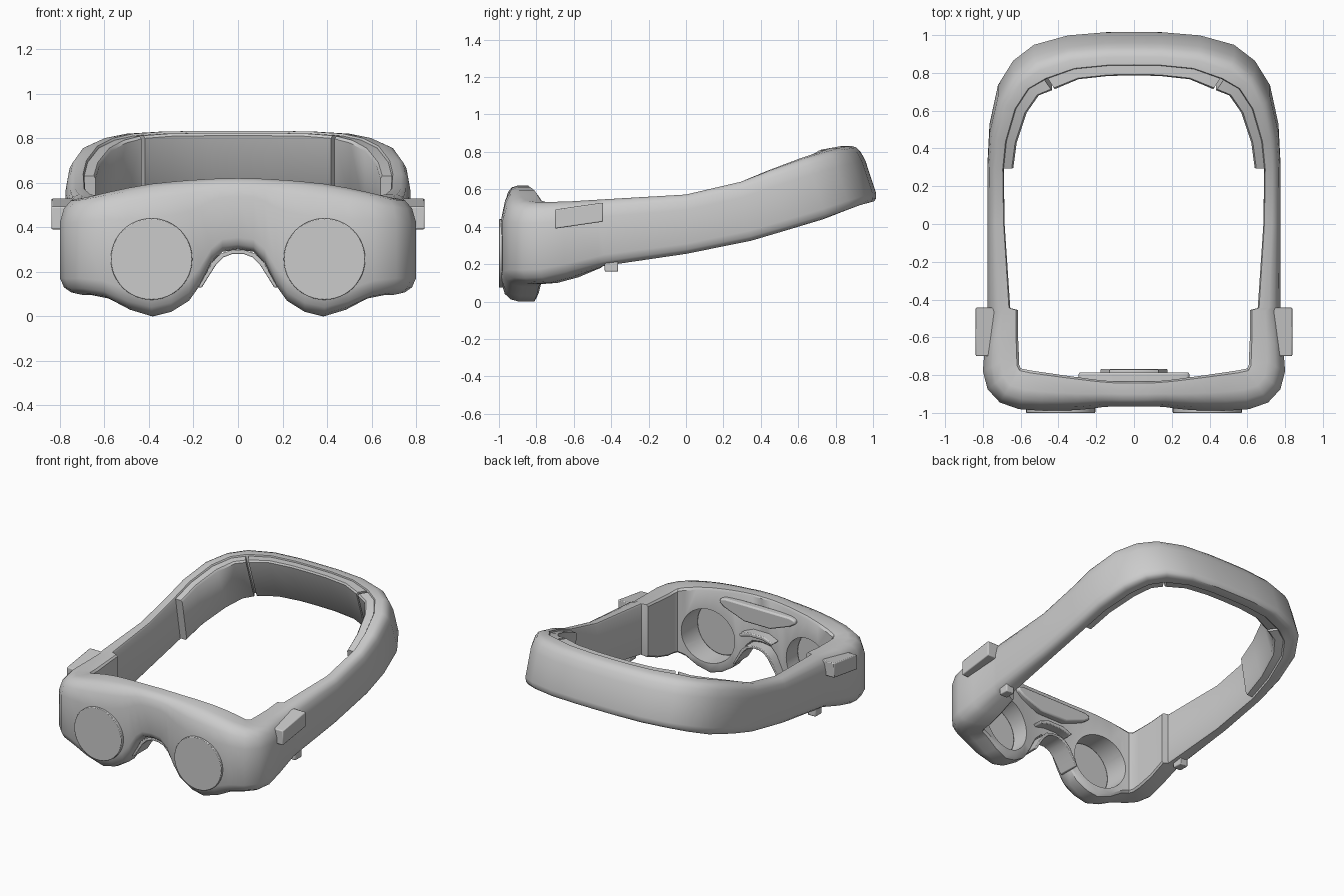
import bpy, bmesh, math
from mathutils import Vector

if "Cube" in bpy.data.objects:
    bpy.data.objects.remove(bpy.data.objects["Cube"])

# Half-ring stations, front centre to back centre:
# outer x, outer y, inner x, inner y, top z, bottom z
FRONT = [
    (0, -.965, 0, -.835, .62, .30), (.07, -.965, .07, -.835, .619, .29),
    (.12, -.966, .12, -.832, .617, .24), (.17, -.97, .17, -.828, .614, .14),
    (.22, -.977, .22, -.822, .611, .07), (.30, -.985, .30, -.811, .604, .02),
    (.39, -.988, .38, -.80, .595, 0), (.50, -.988, .47, -.787, .578, .03),
    (.61, -.98, .55, -.775, .558, .08), (.71, -.945, .60, -.765, .54, .095),
    (.775, -.875, .61, -.74, .532, .095), (.80, -.78, .61, -.68, .532, .10),
    (.79, -.65, .615, -.57, .536, .13), (.775, -.47, .615, -.455, .545, .18)]
BACK = [
    (.775, -.44, .655, -.445, .546, .19), (.775, 0, .685, 0, .572, .255),
    (.775, .32, .69, .32, .64, .325), (.765, .50, .675, .48, .70, .38),
    (.72, .70, .625, .66, .765, .44), (.64, .83, .555, .765, .80, .485),
    (.53, .915, .465, .815, .82, .512), (.35, .965, .315, .868, .83, .525),
    (.15, .982, .14, .885, .832, .53), (0, .983, 0, .887, .832, .53)]
# Cross-sections as (inner-to-outer fraction, height fraction)
SHELL = [(.06, 0), (0, .03), (0, .97), (.06, 1), (.5, 1), (.74, .97), (.9, .89),
         (1, .74), (1, .17), (.9, .07), (.74, .02), (.5, 0)]
PAD = [(.1, .03), (-.5, .03), (-.6, .07), (-.6, .93), (-.5, .97), (.1, .97)]


def finish(name, bm, bevel=0, angle=38):
    bmesh.ops.recalc_face_normals(bm, faces=bm.faces)
    me = bpy.data.meshes.new(name)
    bm.to_mesh(me)
    bm.free()
    ob = bpy.data.objects.new(name, me)
    bpy.context.collection.objects.link(ob)
    if bevel:
        m = ob.modifiers.new("bevel", 'BEVEL')
        m.width, m.segments, m.limit_method = bevel, 2, 'ANGLE'
    smooth(ob, angle)
    return ob


def smooth(ob, angle=38):
    bpy.ops.object.select_all(action='DESELECT')
    bpy.context.view_layer.objects.active = ob
    ob.select_set(True)
    bpy.ops.object.shade_smooth_by_angle(angle=math.radians(angle))


def section(row, profile):
    """One cross-section, leaning forward toward the raised back."""
    xo, yo, xi, yi, zt, zb = row
    lean = .33 * min(max(yo / .6, 0), 1)
    pts = []
    for f, t in profile:
        z = zb + (zt - zb) * t
        pts.append((xi + (xo - xi) * f, yi + (yo - yi) * f - lean * (z - (zt + zb) / 2), z))
    return pts


def loft(name, rows, profile, closed=False, bevel=0):
    bm = bmesh.new()
    rings = [[bm.verts.new(p) for p in section(r, profile)] for r in rows]
    n = len(profile)
    for i in range(len(rings) if closed else len(rings) - 1):
        a, b = rings[i], rings[(i + 1) % len(rings)]
        for j in range(n):
            k = (j + 1) % n
            bm.faces.new((a[j], a[k], b[k], b[j]))
    if not closed:
        bm.faces.new(rings[0])
        bm.faces.new(rings[-1])
    return finish(name, bm, bevel)


def flip(row):
    return (-row[0], row[1], -row[2]) + tuple(row[3:])


def mix(a, b, t):
    return tuple(p + (q - p) * t for p, q in zip(a, b))


def disc(name, x, z, r, y0, y1, bevel=0):
    bm = bmesh.new()
    bmesh.ops.create_cone(bm, cap_ends=True, segments=48, radius1=r, radius2=r, depth=y1 - y0)
    for v in bm.verts:
        v.co = Vector((x + v.co.x, (y0 + y1) / 2 + v.co.z, z + v.co.y))
    return finish(name, bm, bevel)


def slab(name, outline, y0, y1, bevel):
    """Outline in x, z extruded along y."""
    bm = bmesh.new()
    f = bm.faces.new([bm.verts.new((x, y0, z)) for x, z in outline])
    g = bmesh.ops.extrude_face_region(bm, geom=[f])
    bmesh.ops.translate(bm, vec=(0, y1 - y0, 0),
                        verts=[v for v in g['geom'] if isinstance(v, bmesh.types.BMVert)])
    return finish(name, bm, bevel)


def box(name, x0, x1, y0, y1, z0, z1, rise=0, bevel=.006):
    bm = bmesh.new()
    bmesh.ops.create_cube(bm, size=1)
    for v in bm.verts:
        a, b, c = v.co + Vector((.5, .5, .5))
        v.co = (x0 + (x1 - x0) * a, y0 + (y1 - y0) * b, z0 + (z1 - z0) * c + rise * b)
    return finish(name, bm, bevel)


# Visor and head band as one continuous shell
half = FRONT + BACK
shell = loft("visor_and_band", half + [flip(r) for r in half[-2:0:-1]], SHELL, closed=True)

# Eye pockets open to the rear, with lenses in front
for s, side in ((1, "right"), (-1, "left")):
    cutter = disc("pocket_cutter", s * .388, .257, .188, -.955, -.6)
    cutter.hide_render = True
    m = shell.modifiers.new("pocket", 'BOOLEAN')
    m.operation, m.solver, m.object = 'DIFFERENCE', 'EXACT', cutter
    bpy.context.view_layer.objects.active = shell
    bpy.ops.object.modifier_apply(modifier=m.name)
    bpy.data.objects.remove(cutter)
    disc(side + "_lens", s * .388, .257, .183, -1, -.94, .004)
smooth(shell)

# Inner cushions at the back, separated by small gaps
start, split = BACK[2], BACK[6]
before, after = mix(split, BACK[5], .1), mix(split, BACK[7], .06)
rear = [after] + BACK[7:]
loft("rear_cushion", rear + [flip(r) for r in rear[-2::-1]], PAD)
side_rows = [start] + BACK[3:6] + [before]
loft("right_side_cushion", side_rows, PAD)
loft("left_side_cushion", [flip(r) for r in side_rows], PAD)

# Side housings and the small buttons below the band
for s, side in ((1, "right"), (-1, "left")):
    box(side + "_housing", s * .72, s * .838, -.70, -.443, .39, .492, .037)
    box(side + "_button", s * .69, s * .75, -.435, -.363, .16, .24)

# Forehead pad on the inside of the brow
right = [(.10, .44), (.25, .495), (.295, .525), (.29, .55), (.25, .56)]
slab("forehead_pad", right + [(-x, z) for x, z in right[::-1]], -.84, -.785, .01)

# Nose rest: arched strip and its mounting bar
arch = [(.178, .13), (.145, .19), (.115, .245), (.075, .283), (.03, .297)]
under = [(.162, .13), (.128, .185), (.098, .232), (.065, .265), (.025, .28)]
outline = (arch + [(-x, z) for x, z in arch[::-1]]
           + [(-x, z) for x, z in under] + under[::-1])
slab("nose_rest", outline, -.92, -.768, .004)
bar = [(.05, .355), (.12, .335), (.135, .35), (.06, .38)]
slab("nose_rest_bar", bar + [(-x, z) for x, z in bar[::-1]], -.845, -.77, .006)
